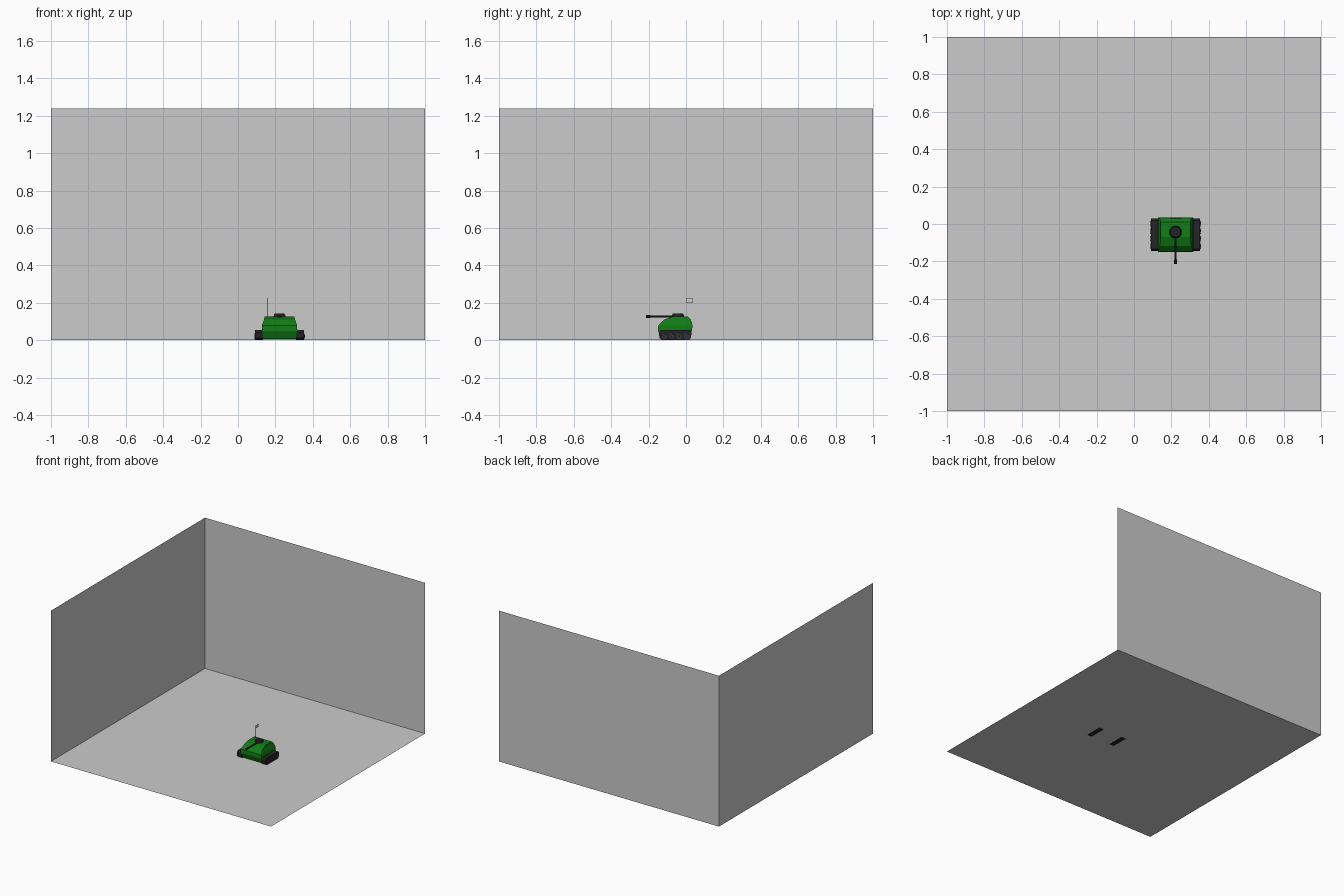
import bpy, bmesh, math
from mathutils import Matrix, Vector

cube = bpy.data.objects.get("Cube")
if cube:
    bpy.data.objects.remove(cube, do_unlink=True)


def material(name, rgb):
    m = bpy.data.materials.new(name)
    m.use_nodes = True
    m.diffuse_color = (*rgb, 1)
    m.node_tree.nodes["Principled BSDF"].inputs["Base Color"].default_value = (*rgb, 1)
    return m


GREY = material("wall_grey", (0.6, 0.6, 0.6))
GREEN = material("hull_green", (0.006, 0.2, 0.008))
DARK_GREEN = material("vent_green", (0.004, 0.06, 0.005))
BLACK = material("track_black", (0.018, 0.018, 0.02))
STEEL = material("wheel_grey", (0.04, 0.04, 0.04))

CX = 0.222          # centre line of the tank
TRACK_OFFSET = 0.109


def finish(name, bm, mat):
    bmesh.ops.recalc_face_normals(bm, faces=bm.faces)
    mesh = bpy.data.meshes.new(name)
    bm.to_mesh(mesh)
    bm.free()
    mesh.materials.append(mat)
    ob = bpy.data.objects.new(name, mesh)
    bpy.context.collection.objects.link(ob)
    return ob


def panel(name, corners, mat):
    bm = bmesh.new()
    bm.faces.new([bm.verts.new(c) for c in corners])
    return finish(name, bm, mat)


def box(name, center, size, mat):
    bm = bmesh.new()
    bmesh.ops.create_cube(bm, size=1, matrix=Matrix.Translation(center) @ Matrix.Diagonal((*size, 1)))
    return finish(name, bm, mat)


def rod(name, start, end, r1, r2, sides, mat):
    a, b = Vector(start), Vector(end)
    turn = (b - a).to_track_quat("Z", "Y").to_matrix().to_4x4()
    bm = bmesh.new()
    bmesh.ops.create_cone(bm, cap_ends=True, segments=sides, radius1=r1, radius2=r2,
                          depth=(b - a).length, matrix=Matrix.Translation((a + b) / 2) @ turn)
    return finish(name, bm, mat)


def loft(name, rings, mat):
    bm = bmesh.new()
    loops = [[bm.verts.new(p) for p in ring] for ring in rings]
    for low, high in zip(loops, loops[1:]):
        for i in range(len(low)):
            j = (i + 1) % len(low)
            bm.faces.new((low[i], low[j], high[j], high[i]))
    bm.faces.new(loops[0])
    bm.faces.new(loops[-1])
    return finish(name, bm, mat)


# Room: floor, back wall and side wall
F, H = 0.001, 1.24
panel("floor", [(-1, -1, F), (1, -1, F), (1, 1, F), (-1, 1, F)], GREY)
panel("back_wall", [(-1, 1, F), (1, 1, F), (1, 1, H), (-1, 1, H)], GREY)
panel("side_wall", [(-1, -1, F), (-1, 1, F), (-1, 1, H), (-1, -1, H)], GREY)

# Hull: stacked rectangles (height, front, back, half width)
rows = [(0.006, -0.13, 0.015, 0.095), (0.05, -0.15, 0.032, 0.095),
        (0.08, -0.148, 0.035, 0.094), (0.11, -0.118, 0.026, 0.083),
        (0.127, -0.07, 0.01, 0.079)]
loft("hull", [[(CX - w, f, z), (CX + w, f, z), (CX + w, b, z), (CX - w, b, z)]
              for z, f, b, w in rows], GREEN)

# Rear vent lying on the sloped back
panel("rear_vent", [(CX + s * 0.03, y, z) for s, y, z in
                    ((-1, 0.034, 0.087), (1, 0.034, 0.087), (1, 0.028, 0.107), (-1, 0.028, 0.107))],
      DARK_GREEN)

# Turret, gun and muzzle
rod("turret", (CX, -0.043, 0.122), (CX, -0.043, 0.142), 0.036, 0.028, 10, BLACK)
rod("gun_barrel", (CX, -0.06, 0.127), (CX, -0.2, 0.127), 0.006, 0.006, 8, BLACK)
rod("gun_muzzle", (CX, -0.19, 0.127), (CX, -0.213, 0.127), 0.009, 0.009, 8, BLACK)

# Antenna with a small flag
AX = 0.16
rod("antenna", (AX, 0, 0.12), (AX, 0, 0.226), 0.0012, 0.0012, 6, BLACK)
panel("flag", [(AX, 0, 0.2), (AX, 0.036, 0.2), (AX, 0.036, 0.225), (AX, 0, 0.225)], GREY)

# Tracks: chamfered outline swept across the width, with road wheels outside
outline = [(-0.128, 0), (0.012, 0), (0.026, 0.012), (0.03, 0.042), (0.02, 0.055),
           (-0.134, 0.055), (-0.145, 0.042), (-0.142, 0.012)]
for side, s in (("right", -1), ("left", 1)):
    x = CX + s * TRACK_OFFSET
    loft(side + "_track", [[(x + dx, y, z) for y, z in outline] for dx in (-0.021, 0.021)], BLACK)
    for i in range(4):
        y = -0.118 + i * 0.04
        rod(f"{side}_wheel_{i + 1}", (x, y, 0.021), (x + s * 0.024, y, 0.021), 0.017, 0.015, 10, STEEL)
        rod(f"{side}_hub_{i + 1}", (x, y, 0.021), (x + s * 0.026, y, 0.021), 0.006, 0.006, 8, BLACK)
